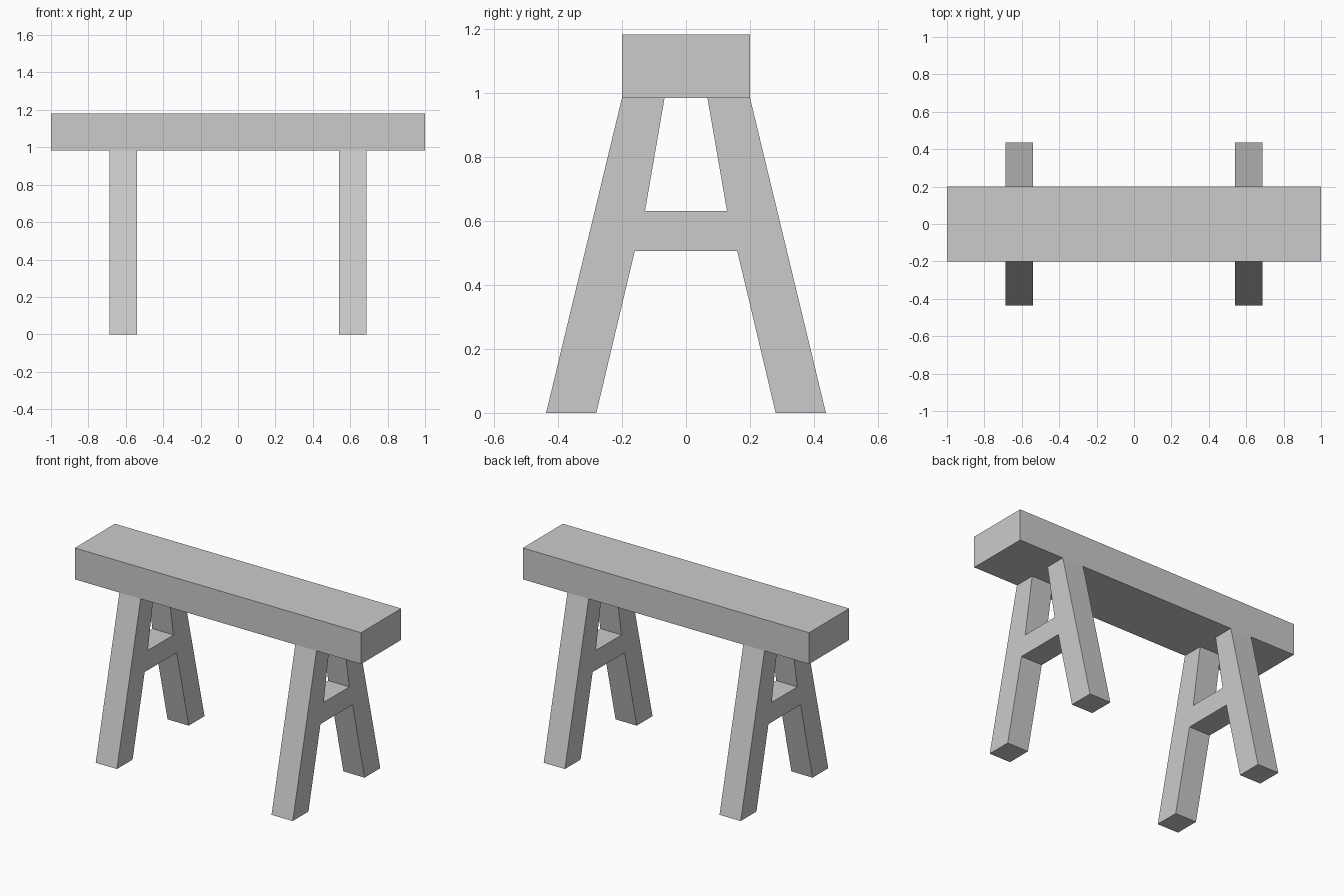
import bpy
import bmesh

if "Cube" in bpy.data.objects:
    bpy.data.objects.remove(bpy.data.objects["Cube"])


def add_object(name, bm):
    bmesh.ops.recalc_face_normals(bm, faces=bm.faces)
    mesh = bpy.data.meshes.new(name)
    bm.to_mesh(mesh)
    bm.free()
    obj = bpy.data.objects.new(name, mesh)
    bpy.context.collection.objects.link(obj)
    return obj


# Top beam
bm = bmesh.new()
bmesh.ops.create_cube(bm, size=1)
bmesh.ops.scale(bm, vec=(2.0, 0.4, 0.198), verts=bm.verts)
bmesh.ops.translate(bm, vec=(0, 0, 1.083), verts=bm.verts)
add_object("top_beam", bm)

# Half of an A-shaped trestle (y, z): splayed leg plus half the crossbar
half_profile = [(0, 0.506), (0.16, 0.506), (0.28, 0), (0.437, 0),
                (0.2, 0.984), (0.067, 0.984), (0.128, 0.631), (0, 0.631)]
X_INNER, X_OUTER = 0.54, 0.688

bm = bmesh.new()
inner = [bm.verts.new((X_INNER, y, z)) for y, z in half_profile]
outer = [bm.verts.new((X_OUTER, y, z)) for y, z in half_profile]
bm.faces.new(inner[::-1])
bm.faces.new(outer)
# Side walls, left open on the centre line where the halves join
for i in range(len(half_profile) - 1):
    bm.faces.new((inner[i], inner[i + 1], outer[i + 1], outer[i]))
trestles = add_object("trestle_legs", bm)

# Mirror to complete the A-frame and to make the second trestle
mirror = trestles.modifiers.new("mirror", 'MIRROR')
mirror.use_axis = (True, True, False)
mirror.use_mirror_merge = True
mirror.merge_threshold = 0.0005
